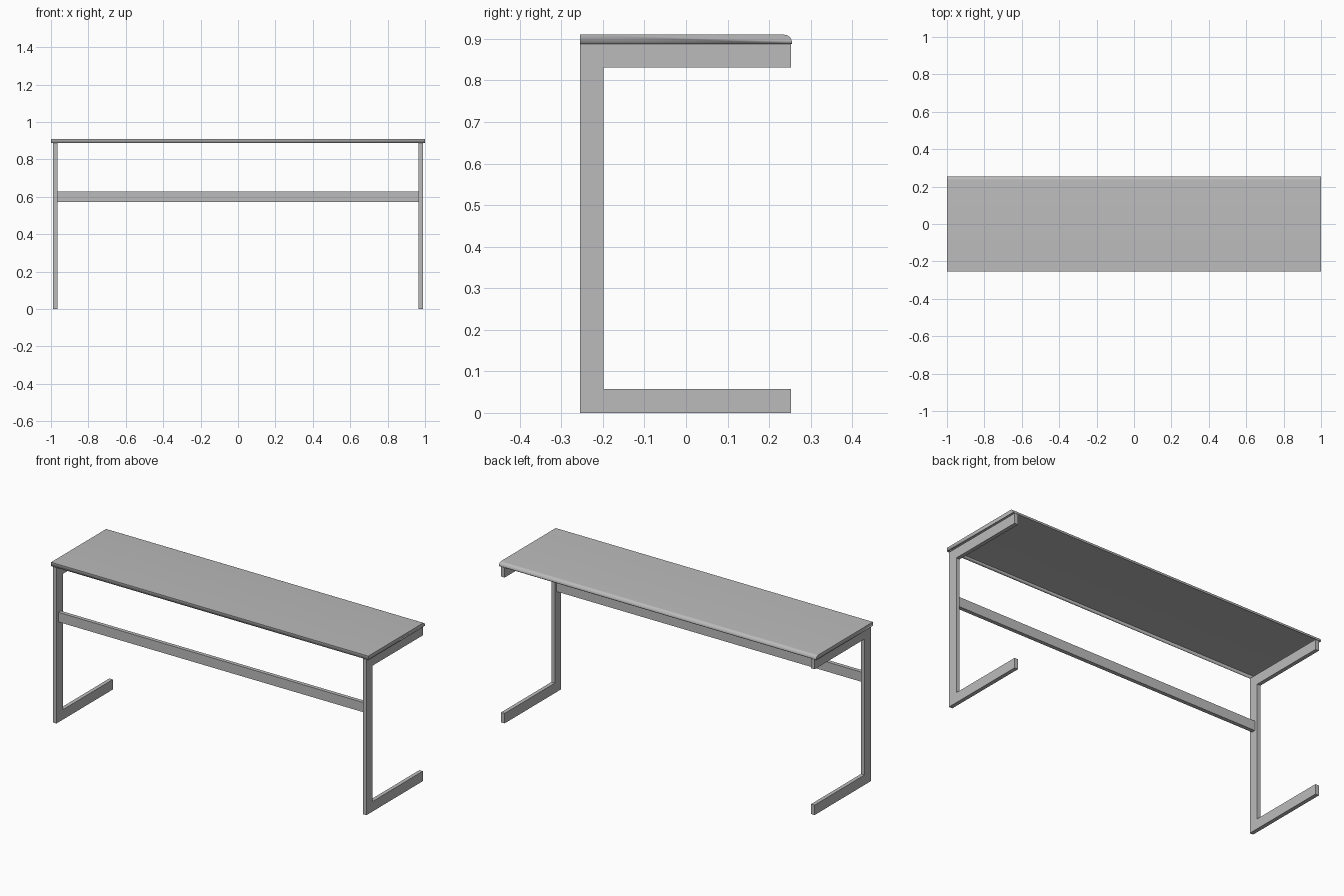
import bpy
import bmesh
import math

cube = bpy.data.objects.get("Cube")
if cube:
    bpy.data.objects.remove(cube, do_unlink=True)

grey = bpy.data.materials.new("plain grey")
grey.use_nodes = True
COLOUR = (0.5, 0.5, 0.5, 1)
grey.diffuse_color = COLOUR
grey.node_tree.nodes["Principled BSDF"].inputs["Base Color"].default_value = COLOUR


def prism(name, profile, x0, x1, open_bottom=False):
    """Extrude a (y, z) profile from x0 to x1."""
    bm = bmesh.new()
    start = bm.faces.new([bm.verts.new((x0, y, z)) for y, z in profile])
    extruded = bmesh.ops.extrude_face_region(bm, geom=[start], use_keep_orig=True)
    moved = [v for v in extruded["geom"] if isinstance(v, bmesh.types.BMVert)]
    bmesh.ops.translate(bm, verts=moved, vec=(x1 - x0, 0, 0))
    bmesh.ops.recalc_face_normals(bm, faces=bm.faces)
    if open_bottom:
        under = [f for f in bm.faces if f.normal.z < -0.9]
        bmesh.ops.delete(bm, geom=under, context="FACES")
    mesh = bpy.data.meshes.new(name)
    bm.to_mesh(mesh)
    bm.free()
    mesh.materials.append(grey)
    obj = bpy.data.objects.new(name, mesh)
    bpy.context.collection.objects.link(obj)
    return obj


FRONT, BACK = -0.255, 0.255
TOP, UNDER = 0.91, 0.888
BAR = 0.057      # width of the frame tubes
ARM_END = 0.253

# Hollow table top with a rounded rear edge
R = 0.019
profile = [(FRONT, UNDER), (FRONT, TOP)]
for i in range(9):
    a = math.pi / 2 * (1 - i / 8)
    profile.append((BACK - R + R * math.cos(a), TOP - R + R * math.sin(a)))
profile.append((BACK, UNDER))
table_top = prism("table_top", profile, -1, 1, open_bottom=True)
shell = table_top.modifiers.new("sheet thickness", "SOLIDIFY")
shell.thickness = 0.003
shell.offset = -1
bpy.context.view_layer.objects.active = table_top
table_top.select_set(True)
bpy.ops.object.shade_smooth_by_angle(angle=math.radians(30))
table_top.select_set(False)

# C-shaped side frames
post = FRONT + BAR
c_shape = [(FRONT, 0), (ARM_END, 0), (ARM_END, BAR), (post, BAR),
           (post, UNDER - BAR), (ARM_END, UNDER - BAR),
           (ARM_END, UNDER), (FRONT, UNDER)]
for side, x in (("left", 0.966), ("right", -0.988)):
    prism(side + "_frame", c_shape, x, x + 0.022)

# Cross rail centred between the two posts
mid = FRONT + BAR / 2
rail = [(mid - 0.011, 0.572), (mid + 0.011, 0.572),
        (mid + 0.011, 0.627), (mid - 0.011, 0.627)]
prism("cross_rail", rail, -0.966, 0.966)
